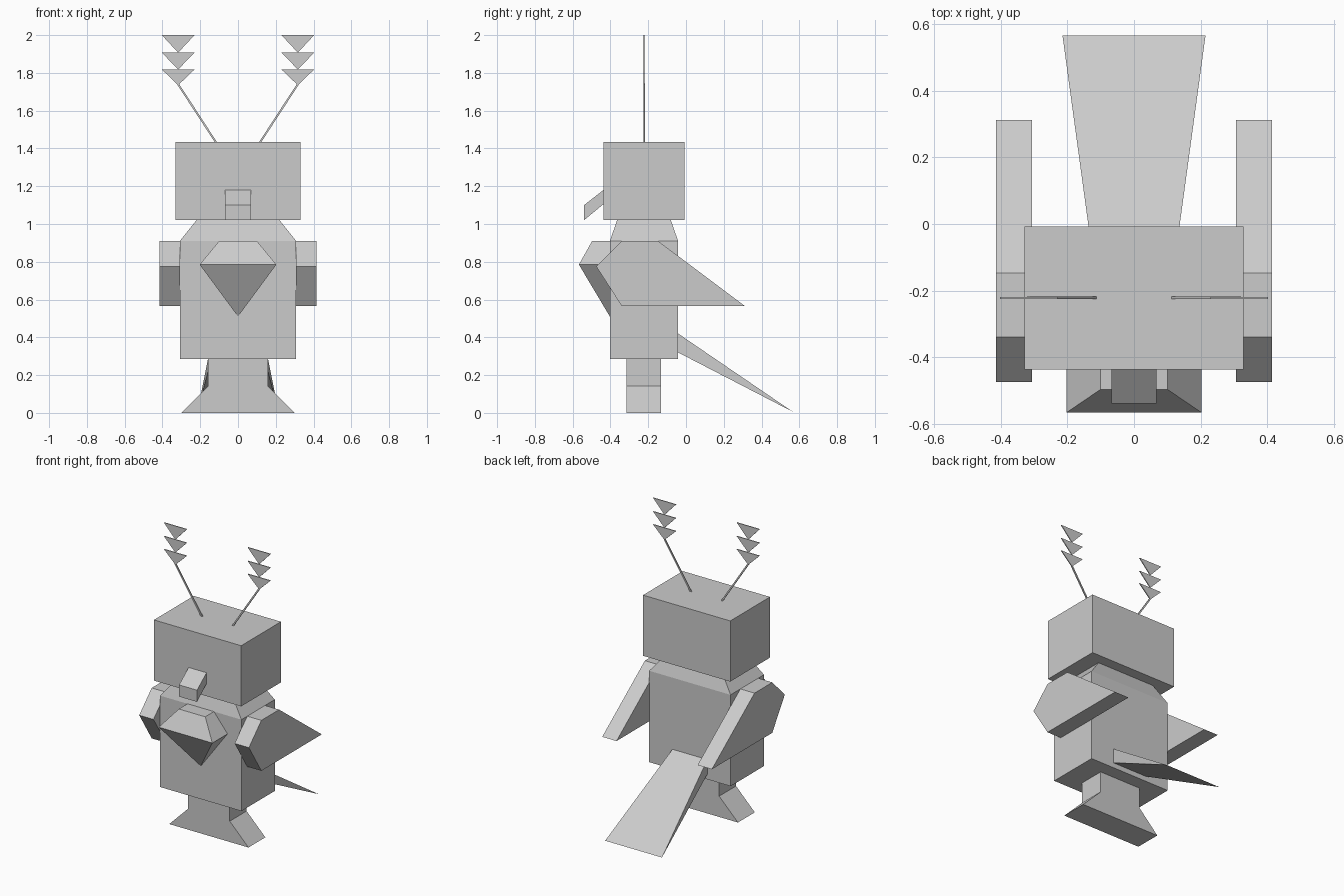
import bpy
import bmesh
from mathutils import Vector

cube = bpy.data.objects.get("Cube")
if cube:
    bpy.data.objects.remove(cube, do_unlink=True)

grey = bpy.data.materials.new("plain grey")
grey.use_nodes = True
colour = (0.6, 0.6, 0.6, 1)
grey.diffuse_color = colour
grey.node_tree.nodes["Principled BSDF"].inputs["Base Color"].default_value = colour


def finish(name, bm):
    bmesh.ops.recalc_face_normals(bm, faces=bm.faces)
    mesh = bpy.data.meshes.new(name)
    bm.to_mesh(mesh)
    bm.free()
    mesh.materials.append(grey)
    obj = bpy.data.objects.new(name, mesh)
    bpy.context.collection.objects.link(obj)
    return obj


def loft(name, rings):
    """Join matching point rings with side faces and cap both ends."""
    bm = bmesh.new()
    loops = [[bm.verts.new(p) for p in ring] for ring in rings]
    for a, b in zip(loops, loops[1:]):
        for i in range(len(a)):
            j = (i + 1) % len(a)
            bm.faces.new((a[i], a[j], b[j], b[i]))
    bm.faces.new(loops[0])
    bm.faces.new(loops[-1])
    return finish(name, bm)


def rect(half, front, back, z):
    return [(-half, front, z), (half, front, z), (half, back, z), (-half, back, z)]


def side_slab(name, x0, x1, profile):
    return loft(name, [[(x, y, z) for y, z in profile] for x in (x0, x1)])


def front_slab(name, y0, y1, profile):
    return loft(name, [[(x, y, z) for x, z in profile] for y in (y0, y1)])


# Head, and body with tapered shoulders
loft("head", [rect(0.33, -0.437, -0.007, z) for z in (1.02, 1.435)])
loft("body", [rect(0.308, -0.403, -0.042, 0.285),
              rect(0.308, -0.403, -0.042, 0.91),
              rect(0.22, -0.365, -0.08, 1.02)])

# Leg block flaring into the foot
loft("leg_and_foot", [rect(0.3, -0.315, -0.133, 0),
                      rect(0.158, -0.315, -0.133, 0.142),
                      rect(0.158, -0.315, -0.133, 0.285)])

# Drooping beak
side_slab("beak", -0.068, 0.068,
          [(-0.437, 1.18), (-0.54, 1.10), (-0.54, 1.02), (-0.437, 1.105)])

# Faceted chest tuft running down to a point
bm = bmesh.new()
for p in rect(0.1, -0.497, -0.4, 0.91) + rect(0.203, -0.567, -0.4, 0.785) + [(0, -0.403, 0.51)]:
    bm.verts.new(p)
bmesh.ops.convex_hull(bm, input=bm.verts[:])
bmesh.ops.dissolve_limit(bm, angle_limit=0.01, verts=bm.verts[:], edges=bm.edges[:])
finish("chest_tuft", bm)

# Wedge tail widening to a thin edge
bm = bmesh.new()
for side in (-1, 1):
    for p in ((0.132, -0.042, 0.42), (0.132, -0.042, 0.32), (0.215, 0.567, 0.005)):
        bm.verts.new((side * p[0], p[1], p[2]))
bmesh.ops.convex_hull(bm, input=bm.verts[:])
bmesh.ops.dissolve_limit(bm, angle_limit=0.01, verts=bm.verts[:], edges=bm.edges[:])
finish("tail", bm)

# Wings and antennae on both sides
wing = [(-0.475, 0.775), (-0.34, 0.91), (-0.148, 0.91), (0.313, 0.565), (-0.34, 0.565)]
for side, label in ((1, "left"), (-1, "right")):
    side_slab(label + "_wing", side * 0.307, side * 0.415, wing)

    start, end = Vector((side * 0.115, 1.43)), Vector((side * 0.317, 1.74))
    across = (end - start).orthogonal().normalized() * 0.005
    front_slab(label + "_antenna_stalk", -0.226, -0.218,
               [start - across, start + across, end + across, end - across])
    for i, (tip, top) in enumerate(((1.735, 1.818), (1.818, 1.907), (1.907, 2.0))):
        front_slab(f"{label}_antenna_leaf_{i + 1}", -0.225, -0.219,
                   [(side * 0.317, tip), (side * 0.403, top), (side * 0.23, top)])
